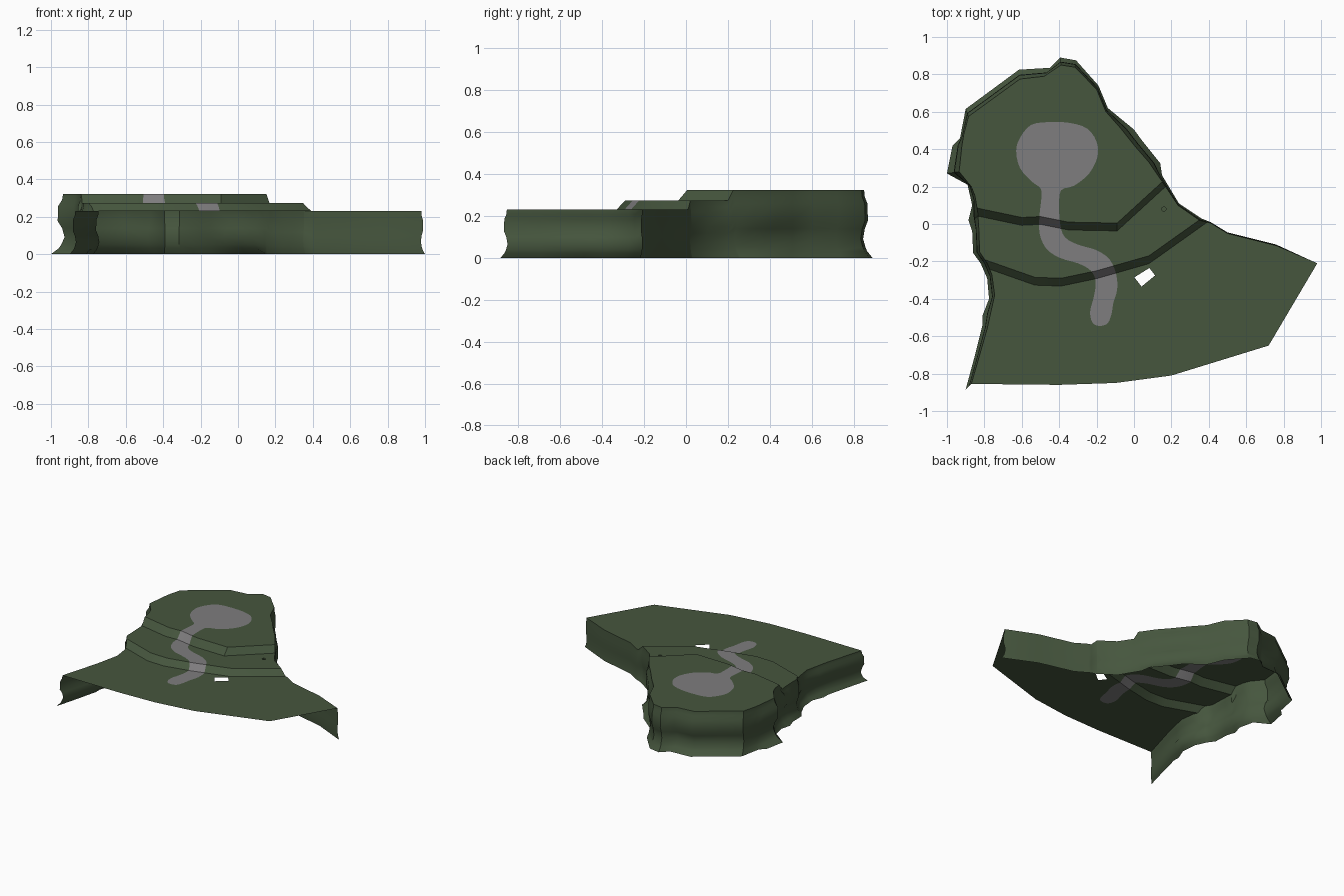
import bpy, bmesh, math
from mathutils import Vector
from mathutils.geometry import delaunay_2d_cdt

if "Cube" in bpy.data.objects:
    bpy.data.objects.remove(bpy.data.objects["Cube"])


def material(name, rgb):
    m = bpy.data.materials.new(name)
    m.diffuse_color = (*rgb, 1)
    m.use_nodes = True
    m.node_tree.nodes["Principled BSDF"].inputs["Base Color"].default_value = m.diffuse_color
    return m


GREEN = material("moss_green", (0.061, 0.093, 0.048))
GREY = material("path_grey", (0.21, 0.205, 0.21))

# Cliff line, front left -> back -> right tip: top x, y and foot x, y
CLIFF = [
    (-.87, -.855, -.90, -.885), (-.825, -.70, -.85, -.70), (-.785, -.56, -.81, -.54),
    (-.765, -.47, -.81, -.49), (-.745, -.38, -.775, -.40), (-.76, -.27, -.785, -.29),
    (-.785, -.21, -.82, -.21), (-.825, -.15, -.86, -.155), (-.83, -.02, -.865, -.04),
    (-.835, .06, -.885, .02), (-.85, .15, -.865, .10), (-.87, .20, -.89, .21),
    (-.935, .28, -1.0, .27), (-.92, .42, -.97, .42), (-.91, .48, -.93, .46),
    (-.885, .575, -.90, .615), (-.61, .775, -.615, .825), (-.48, .79, -.45, .835),
    (-.39, .85, -.395, .89), (-.315, .838, -.31, .875), (-.20, .72, -.19, .74),
    (-.15, .60, -.14, .62), (-.07, .51, .00, .505), (.01, .41, .04, .45),
    (.08, .33, .14, .325), (.145, .235, .15, .26), (.235, .10, .24, .11),
    (.35, .02, .36, .03), (.41, .005, .41, .01), (.50, -.05, .50, -.045),
    (.76, -.115, .76, -.11), (.98, -.21, 1.0, -.22)]
FRONT = [(.72, -.65), (.20, -.81), (-.10, -.85), (-.40, -.86)]

# Terrace edges as y over x, with the slope width in y
UPPER = [(-1.1, .14), (-.6, .035), (-.5, .04), (-.35, .01), (-.09, .005), (.145, .22), (.4, .45)]
LOWER = [(-1.1, -.10), (-.80, -.19), (-.53, -.285), (-.39, -.29), (-.2, -.25),
         (.08, -.17), (.34, .015), (.6, .2)]
SLOPE = .042


def line_y(line, x):
    for (x0, y0), (x1, y1) in zip(line, line[1:]):
        if x <= x1 or (x1, y1) == line[-1]:
            return y0 + (y1 - y0) * (x - x0) / (x1 - x0)


def height(x, y):
    z = .23
    for line, rise in ((LOWER, .043), (UPPER, .05)):
        t = (y - line_y(line, x)) / SLOPE + 1
        z += rise * min(1, max(0, t))
    return z


def inside(poly, x, y):
    hit = False
    for (x0, y0), (x1, y1) in zip(poly, poly[1:] + poly[:1]):
        if (y0 > y) != (y1 > y) and x < x0 + (x1 - x0) * (y - y0) / (y1 - y0):
            hit = not hit
    return hit


def smooth_loop(pts, n=3):
    p = [Vector(q) for q in pts]
    out = []
    for i in range(len(p)):
        a, b, c, d = (p[(i + k) % len(p)] for k in (-1, 0, 1, 2))
        for s in range(n):
            t = s / n
            q = .5 * (2 * b + (c - a) * t + (2 * a - 5 * b + 4 * c - d) * t * t
                      + (3 * b - a - 3 * c + d) * t ** 3)
            out.append((q.x, q.y))
    return out


def add_object(name, verts, faces, mats, smooth=True):
    me = bpy.data.meshes.new(name)
    me.from_pydata(verts, [], faces)
    for m in mats:
        me.materials.append(m)
    ob = bpy.data.objects.new(name, me)
    bpy.context.collection.objects.link(ob)
    if smooth:
        bpy.ops.object.select_all(action='DESELECT')
        ob.select_set(True)
        bpy.context.view_layer.objects.active = ob
        bpy.ops.object.shade_smooth_by_angle(angle=math.radians(35))
    return ob


# Insert points where the terrace edges meet the cliff line
rim = []
for a, b in zip(CLIFF, CLIFF[1:]):
    rim.append(a)
    cuts = []
    for line, off in ((UPPER, 0), (UPPER, SLOPE), (LOWER, 0), (LOWER, SLOPE)):
        def side(t):
            x, y = (a[k] + (b[k] - a[k]) * t for k in (0, 1))
            return y - line_y(line, x) + off
        if side(0) * side(1) < 0:
            lo, hi = 0, 1
            for _ in range(40):
                mid = (lo + hi) / 2
                if side(lo) * side(mid) <= 0:
                    hi = mid
                else:
                    lo = mid
            cuts.append(lo)
    rim += [tuple(p + (q - p) * t for p, q in zip(a, b)) for t in sorted(cuts)]
rim.append(CLIFF[-1])

# Pond and winding path outline
PATH = smooth_loop([
    (-.45, .545), (-.55, .53), (-.61, .46), (-.63, .39), (-.61, .30), (-.55, .23),
    (-.50, .19), (-.495, .14), (-.505, .05), (-.505, -.05), (-.47, -.13), (-.40, -.18),
    (-.30, -.21), (-.23, -.25), (-.205, -.31), (-.215, -.39), (-.235, -.47), (-.22, -.53),
    (-.18, -.545), (-.14, -.53), (-.12, -.48), (-.11, -.42), (-.09, -.35), (-.095, -.27),
    (-.13, -.19), (-.20, -.14), (-.30, -.11), (-.37, -.07), (-.395, 0), (-.40, .10),
    (-.39, .18), (-.32, .205), (-.24, .27), (-.195, .36), (-.20, .44), (-.25, .51), (-.34, .54)])
SLOT = [(.002, -.285), (.082, -.235), (.113, -.275), (.04, -.335)]
PIT = [(.16 + .012 * math.cos(k * math.pi / 4), .08 + .012 * math.sin(k * math.pi / 4))
       for k in range(8)]

# Land surface: one triangulation holding every outline, lifted to terrace height
border = [p[:2] for p in rim] + FRONT
pts, edges = [], []


def constrain(poly, closed=True):
    s = len(pts)
    pts.extend(Vector(p) for p in poly)
    edges.extend((s + i, s + i + 1) for i in range(len(poly) - 1))
    if closed:
        edges.append((s + len(poly) - 1, s))


for loop in (border, PATH, SLOT, PIT):
    constrain(loop)
for line in (UPPER, LOWER):
    for off in (0, SLOPE):
        constrain([(x, y - off) for x, y in line], False)
v2, _, tris, *_ = delaunay_2d_cdt(pts, edges, [], 0, 1e-5)
faces, mats = [], []
for f in tris:
    c = sum((v2[i] for i in f), Vector((0, 0))) / len(f)
    if inside(border, *c) and not inside(SLOT, *c) and not inside(PIT, *c):
        faces.append(f)
        mats.append(1 if inside(PATH, *c) else 0)
used = sorted({i for f in faces for i in f})
index = {old: new for new, old in enumerate(used)}
land = add_object("land_surface", [(*v2[i], height(*v2[i])) for i in used],
                  [[index[i] for i in f] for f in faces], [GREEN, GREY])
for poly, m in zip(land.data.polygons, mats):
    poly.material_index = m

# Cliff wall: ledged rock profile (height fraction, blend from rim to foot)
PROFILE = [(1, 0), (.9, .08), (.8, .4), (.55, .45), (.43, .08), (.28, -.12), (.16, .15),
           (.1, .35), (0, 1)]
n = len(rim)
verts = [(x + (fx - x) * k, y + (fy - y) * k, height(x, y) * t)
         for t, k in PROFILE for x, y, fx, fy in rim]
quads = [(r * n + i, r * n + i + 1, (r + 1) * n + i + 1, (r + 1) * n + i)
         for r in range(len(PROFILE) - 1) for i in range(n - 1)]
add_object("cliff_wall", verts, quads, [GREEN])

# Small pit lining
add_object("pit_lining", [(x, y, z) for z in (.273, .25) for x, y in PIT],
           [(i, i + 8, (i + 1) % 8 + 8, (i + 1) % 8) for i in range(8)] + [tuple(range(8, 16))],
           [GREEN], False)
